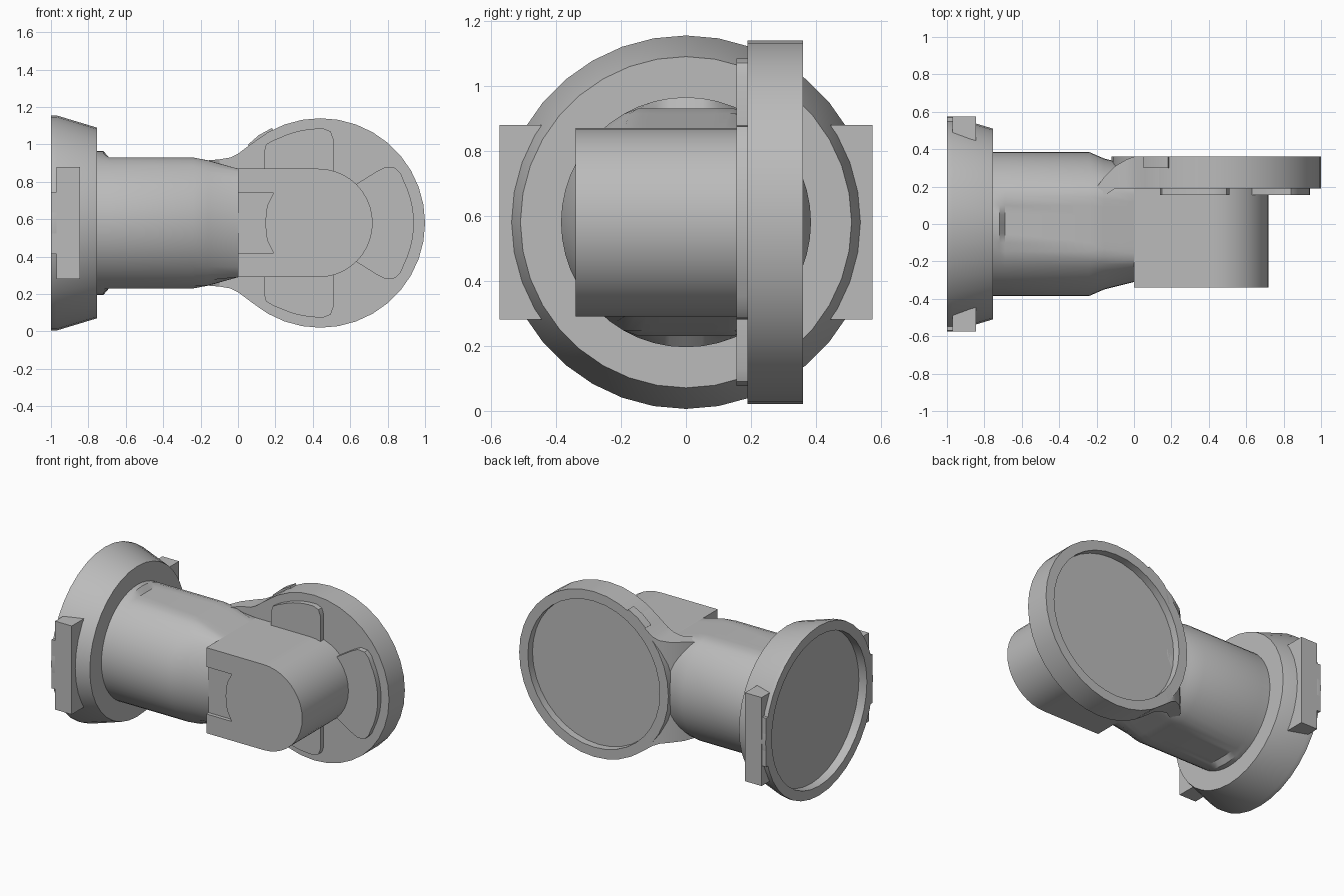
import bpy, bmesh
from math import sin, cos, pi, radians, sqrt

if "Cube" in bpy.data.objects:
    bpy.data.objects.remove(bpy.data.objects["Cube"])

ZC = 0.58      # height of the main axis
DX = 0.44      # x of the side disc centre

grey = bpy.data.materials.new("light_grey")
grey.use_nodes = True
grey.diffuse_color = (0.5, 0.5, 0.5, 1)
grey.node_tree.nodes["Principled BSDF"].inputs["Base Color"].default_value = (0.5, 0.5, 0.5, 1)


def finish(obj):
    """Smooth curved faces, keep edges sharp."""
    obj.data.shade_smooth()
    obj.data.set_sharp_from_angle(angle=radians(30))


def loft(name, rings, caps=True, closed=False):
    """Skin a list of equal-length point rings."""
    bm = bmesh.new()
    vs = [[bm.verts.new(p) for p in ring] for ring in rings]
    n = len(vs[0])
    pairs = list(zip(vs, vs[1:])) + ([(vs[-1], vs[0])] if closed else [])
    for a, b in pairs:
        for i in range(n):
            j = (i + 1) % n
            bm.faces.new((a[i], a[j], b[j], b[i]))
    if caps and not closed:
        bm.faces.new(vs[0])
        bm.faces.new(vs[-1])
    bmesh.ops.recalc_face_normals(bm, faces=bm.faces)
    me = bpy.data.meshes.new(name)
    bm.to_mesh(me)
    bm.free()
    obj = bpy.data.objects.new(name, me)
    bpy.context.collection.objects.link(obj)
    me.materials.append(grey)
    finish(obj)
    return obj


def lathe(name, profile, place, seg=36):
    """Stack circles (axis position, radius); place maps them into the scene."""
    turn = [2 * pi * i / seg for i in range(seg)]
    return loft(name, [[place(a, r * cos(t), r * sin(t)) for t in turn] for a, r in profile])


def prism(name, outline, y0, y1):
    """Extrude an (x, z above axis) outline along y."""
    return loft(name, [[(x, y, ZC + z) for x, z in outline] for y in (y0, y1)])


def along_x(a, u, v):
    return (a, u, ZC + v)


def along_y(a, u, v):
    return (DX + u, a, ZC + v)


def arc(cx, cz, r, a0, a1, n):
    return [(cx + r * cos(radians(a0 + (a1 - a0) * i / n)),
             cz + r * sin(radians(a0 + (a1 - a0) * i / n))) for i in range(n + 1)]


# Conical end flange with a recessed end
lathe("end_flange", [(-0.94, 0.51), (-1, 0.51), (-1, 0.575), (-0.97, 0.575),
                     (-0.755, 0.51), (-0.755, 0.3)], along_x)

# Side disc with a recessed back
lathe("side_disc", [(0.19, 0.56), (0.36, 0.56), (0.36, 0.495), (0.31, 0.495)], along_y)

# Flattened round body, narrowing toward the arm
def body_ring(x, ry, clip, seg=48):
    pts = []
    for i in range(seg):
        t = 2 * pi * i / seg
        pts.append((x, ry * cos(t), ZC + max(-clip, min(clip, 0.385 * sin(t)))))
    return pts

body = loft("body", [body_ring(*s) for s in (
    (-0.77, 0.385, 0.385), (-0.72, 0.385, 0.385), (-0.69, 0.385, 0.35),
    (-0.24, 0.385, 0.35), (-0.16, 0.35, 0.335), (0, 0.31, 0.29), (0.05, 0.3, 0.28))])

# Web flaring from the body out to the disc rim
web = loft("disc_web", [
    [(x, 0.15 if x < -0.1 else 0.19, ZC - h), (x, y, ZC - h),
     (x, y, ZC + h), (x, 0.15 if x < -0.1 else 0.19, ZC + h)]
    for x, h, y in ((-0.22, 0.32, 0.17), (-0.16, 0.335, 0.25), (-0.1, 0.34, 0.31),
                    (-0.04, 0.35, 0.345), (0, 0.37, 0.36), (0.06, 0.415, 0.36),
                    (0.13, 0.465, 0.36), (0.3, 0.53, 0.36))])

# Keep the disc recess clear
cutter = lathe("recess_cutter", [(0.31, 0.495), (0.6, 0.495)], along_y)
for obj in (body, web):
    mod = obj.modifiers.new("recess", 'BOOLEAN')
    mod.operation = 'DIFFERENCE'
    mod.solver = 'EXACT'
    mod.object = cutter
    bpy.context.view_layer.objects.active = obj
    bpy.ops.object.modifier_apply(modifier=mod.name)
    finish(obj)
bpy.data.objects.remove(cutter)

# Round-ended arm with a shallow notch in its front face
nose = arc(0.43, 0, 0.29, -90, 90, 20)
prism("arm", [(0, -0.29)] + nose + [(0, 0.29)], -0.315, 0.2)
notch = [(0, 0.16), (0.19, 0.16), (0.155, 0.09), (0.145, 0),
         (0.155, -0.09), (0.19, -0.16), (0, -0.16)]
prism("arm_front", [(0, -0.29)] + nose + [(0, 0.29)] + notch, -0.34, -0.315)

# Raised pads around the arm on the disc
rim = [(DX - 0.25, 0.5 * sin(pi / 3) + 0.01)] + arc(DX, 0, 0.505, 110, 88, 5)
top_pad = [(0.14, 0.27), (0.14, 0.38), (0.15, 0.42)] + rim + [(0.495, 0.49), (0.51, 0.45), (0.51, 0.27)]
for side, s in (("upper", 1), ("lower", -1)):
    prism(side + "_pad", [(x, z * s) for x, z in top_pad], 0.155, 0.2)
half = [(0.62, 0.2), (0.74, 0.275), (0.79, 0.3), (0.84, 0.295), (0.87, 0.265)]
prism("end_pad", half + arc(DX, 0, 0.5, 27, -27, 10) + [(x, -z) for x, z in reversed(half)], 0.155, 0.2)

# Small key on the disc rim
key = [(DX + r * cos(radians(a)), r * sin(radians(a)))
       for r, a in ((0.53, 133), (0.57, 133), (0.573, 125), (0.57, 117), (0.53, 117))]
prism("rim_key", key, 0.3, 0.36)

# Dovetail lugs on both sides of the flange, each with a small end tab
for side, s in (("left", 1), ("right", -1)):
    rings = []
    for z, inset in ((-0.3, 0), (-0.15, 0.06), (0.15, 0.06), (0.3, 0)):
        rings.append([(-0.97, s * 0.575, ZC + z), (-0.845, s * 0.575, ZC + z),
                      (-0.845, s * (0.445 + inset), ZC + z), (-0.97, s * (0.485 + inset), ZC + z)])
    loft(side + "_lug", rings)
    loft(side + "_tab", [[(x, s * y, ZC + z) for y, z in
                          ((0.52, -0.165), (0.57, -0.165), (0.57, 0.165), (0.52, 0.165))]
                         for x in (-1, -0.96)])
